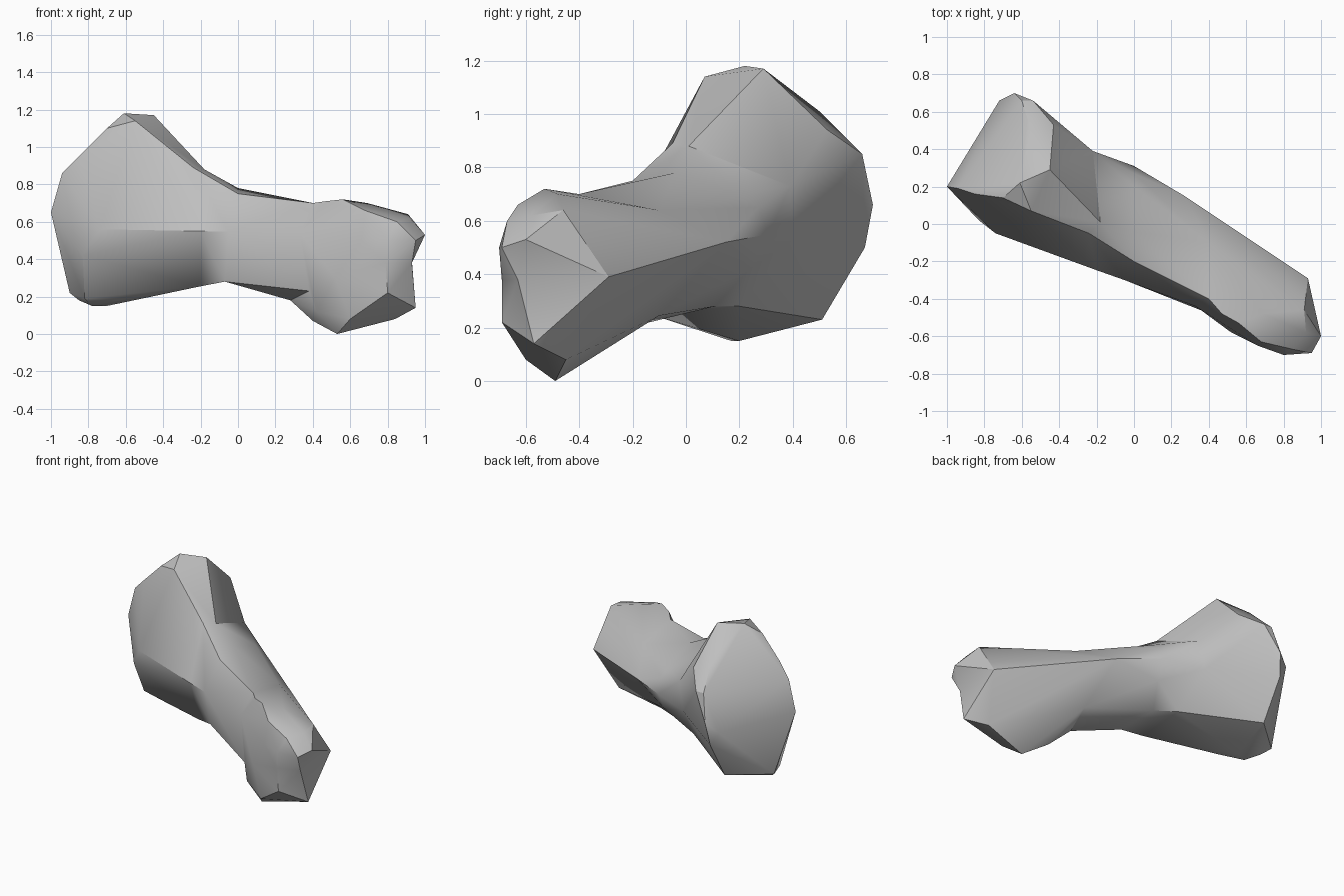
import bpy
import bmesh
import math

default = bpy.data.objects.get("Cube")
if default:
    bpy.data.objects.remove(default, do_unlink=True)

# One mid grey material
grey = bpy.data.materials.new("light grey")
grey.use_nodes = True
colour = (0.52, 0.52, 0.52, 1.0)
grey.diffuse_color = colour
grey.node_tree.nodes["Principled BSDF"].inputs["Base Color"].default_value = colour


def hull_object(name, *rings):
    """Make a convex block that spans the given cross-sections."""
    bm = bmesh.new()
    for ring in rings:
        for point in ring:
            bm.verts.new(point)
    result = bmesh.ops.convex_hull(bm, input=bm.verts[:])
    loose = {g for key in ("geom_interior", "geom_unused") for g in result[key]
             if isinstance(g, bmesh.types.BMVert)}
    bmesh.ops.delete(bm, geom=list(loose), context='VERTS')
    bmesh.ops.recalc_face_normals(bm, faces=bm.faces[:])
    mesh = bpy.data.meshes.new(name)
    bm.to_mesh(mesh)
    bm.free()
    mesh.materials.append(grey)
    obj = bpy.data.objects.new(name, mesh)
    bpy.context.collection.objects.link(obj)
    return obj


# Broad oval end of the head
head_end = [(-1, .2, .65), (-.94, .19, .86), (-.88, .17, .9), (-.85, .16, .95),
            (-.7, .14, 1.1), (-.61, .22, 1.18), (-.55, .5, 1.01), (-.6, .66, .85),
            (-.64, .7, .66), (-.72, .66, .6), (-.9, .3, .22), (-.85, .25, .18)]
# Rim where the head turns into the neck
head_rim = [(-.45, .29, 1.17), (-.43, .53, .94), (-.54, .66, .85), (-.66, .67, .5),
            (-.66, .51, .23), (-.7, .2, .15), (-.57, .1, .185), (-.64, .08, .18),
            (-.78, .17, .15), (-.82, .12, .19), (-.83, .02, .42), (-.74, -.05, .56),
            (-.55, .07, 1.14)]
# Sections down the shaft
neck = [(-.18, .01, .88), (-.24, -.05, .89), (-.22, .39, .73), (-.26, .4, .53),
        (-.2, -.247, .55), (-.2, -.15, .255), (-.2, .2, .28)]
waist = [(0, -.2, .75), (0, -.04, .78), (0, .2, .7), (0, .27, .65), (0, .31, .55),
         (-.05, -.3, .547), (-.07, -.21, .28), (-.07, .11, .28), (0, .24, .42)]
ankle = [(.4, -.4, .7), (.4, -.1, .64), (.33, -.44, .54), (.38, -.47, .23),
         (.28, -.3, .18), (.33, -.1, .245), (.27, .15, .52), (.46, 0, .49)]
# Upper and lower knuckles, meeting at a shallow notch
notch = [(.93, -.29, .39), (.93, -.63, .38), (.79, -.69, .38), (.52, -.58, .3)]
upper_knuckle = [(.56, -.53, .72), (.47, -.48, .71), (.69, -.48, .7), (.68, -.63, .66),
                 (.85, -.67, .6), (.92, -.58, .62), (.91, -.46, .64), (1, -.6, .53),
                 (.95, -.69, .5), (.8, -.7, .5), (.66, -.65, .5)]
lower_knuckle = [(.8, -.69, .22), (.95, -.57, .14), (.84, -.45, .08), (.53, -.49, 0),
                 (.6, -.6, .08), (.4, -.38, .07), (.36, -.3, .135), (.42, -.5, .12)]

body = hull_object("bone", head_end, head_rim)
pieces = [
    hull_object("neck_block", head_rim, neck),
    hull_object("shaft_block", neck, waist),
    hull_object("ankle_block", waist, ankle),
    hull_object("upper_knuckle_block", ankle, notch, upper_knuckle),
    hull_object("lower_knuckle_block", ankle, notch, lower_knuckle),
]

# Fuse the blocks into one solid
bpy.ops.object.select_all(action='DESELECT')
bpy.context.view_layer.objects.active = body
body.select_set(True)
for piece in pieces:
    union = body.modifiers.new("join", 'BOOLEAN')
    union.operation = 'UNION'
    union.solver = 'EXACT'
    union.object = piece
    bpy.ops.object.modifier_apply(modifier=union.name)
    bpy.data.objects.remove(piece, do_unlink=True)

# Tidy the seams and soften all but the crisp creases
bm = bmesh.new()
bm.from_mesh(body.data)
bmesh.ops.remove_doubles(bm, verts=bm.verts[:], dist=0.002)
bmesh.ops.recalc_face_normals(bm, faces=bm.faces[:])
bm.to_mesh(body.data)
bm.free()
bpy.ops.object.shade_smooth_by_angle(angle=math.radians(30))
